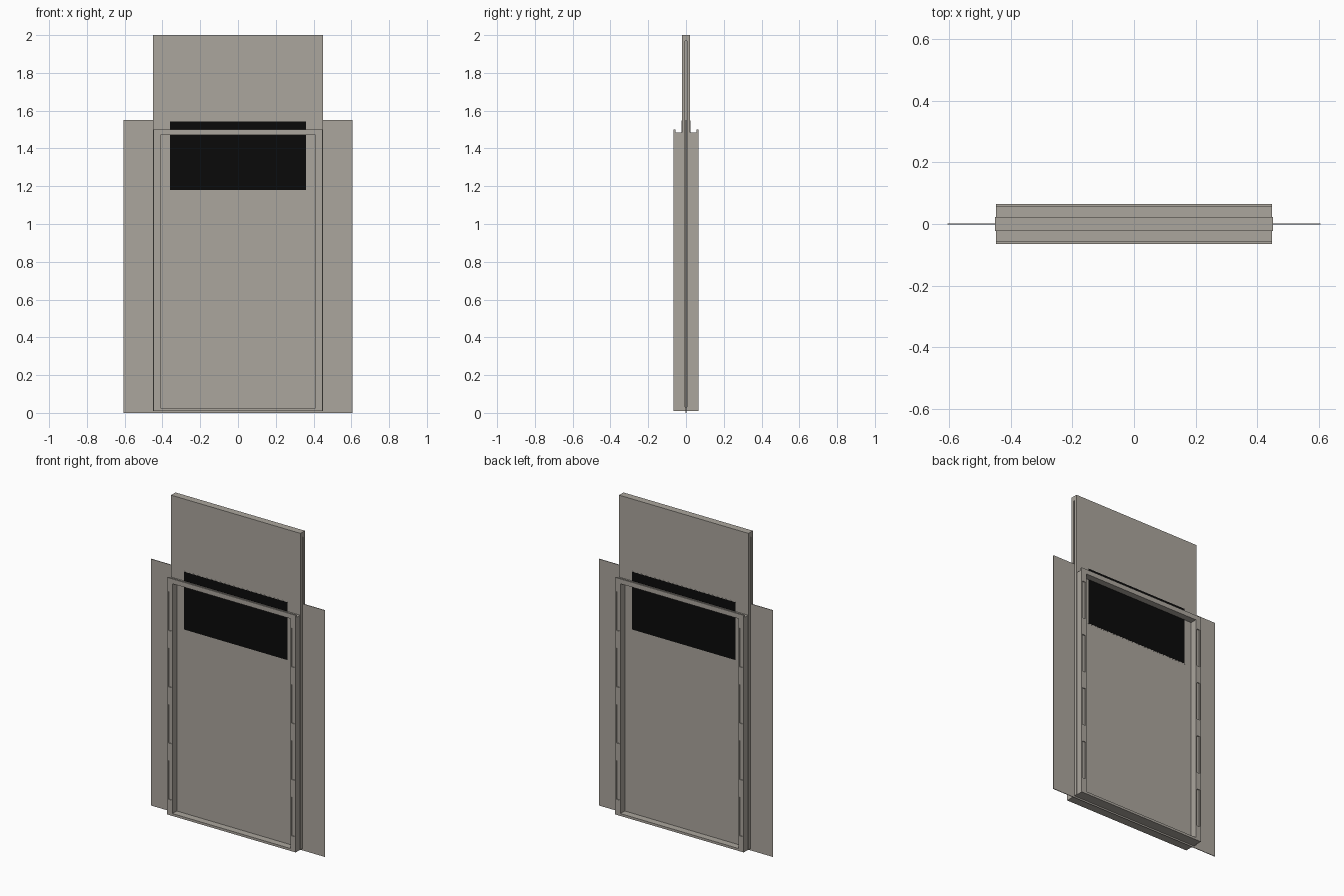
import bpy, bmesh

if "Cube" in bpy.data.objects:
    bpy.data.objects.remove(bpy.data.objects["Cube"])


def material(name, rgb):
    m = bpy.data.materials.new(name)
    m.diffuse_color = (*rgb, 1)
    m.use_nodes = True
    m.node_tree.nodes["Principled BSDF"].inputs["Base Color"].default_value = m.diffuse_color
    return m


grey = material("warm grey", (0.41, 0.38, 0.34))
black = material("glass black", (0.003, 0.003, 0.003))


def boxes(name, spans, mat=grey):
    """One object made of boxes given as (x0, x1, y0, y1, z0, z1)."""
    bm = bmesh.new()
    for x0, x1, y0, y1, z0, z1 in spans:
        vs = bmesh.ops.create_cube(bm, size=1)["verts"]
        for v in vs:
            v.co = (x1 if v.co.x > 0 else x0,
                    y1 if v.co.y > 0 else y0,
                    z1 if v.co.z > 0 else z0)
    me = bpy.data.meshes.new(name)
    bm.to_mesh(me)
    bm.free()
    ob = bpy.data.objects.new(name, me)
    bpy.context.collection.objects.link(ob)
    me.materials.append(mat)
    return ob


def cut(ob, cutter):
    mod = ob.modifiers.new("cut", 'BOOLEAN')
    mod.operation = 'DIFFERENCE'
    mod.solver = 'EXACT'
    mod.object = cutter
    cutter.hide_render = True
    cutter.hide_set(True)


def mirror_y(ob):
    mod = ob.modifiers.new("both sides", 'MIRROR')
    mod.use_axis = (False, True, False)
    mod.use_mirror_merge = False


# Thin wall sheet behind the door
boxes("wall_sheet", [(-0.605, 0.605, -0.002, 0.002, 0, 1.55)])

# Sliding door slab with a narrow groove in both side edges
slab = boxes("door_slab", [(-0.45, 0.45, -0.022, 0.022, 0.01, 2)])
groove = boxes("edge_groove_cutter", [
    (s * 0.445 - 0.007, s * 0.445 + 0.007, -0.004, 0.004, 0.03, 1.97)
    for s in (-1, 1)])
cut(slab, groove)

# Dark window with a fine rim, on both faces
rim = boxes("window_rim", [(-0.364, 0.364, -0.0225, -0.0215, 1.176, 1.547)])
pane = boxes("window_pane", [(-0.36, 0.36, -0.0232, -0.0218, 1.18, 1.543)], black)
mirror_y(rim)
mirror_y(pane)


def ring(name, y0, y1, top):
    """Rectangular frame with an open middle."""
    ob = boxes(name, [(-0.447, 0.447, y0, y1, 0.01, top)])
    hole = boxes(name + "_opening_cutter", [(-0.41, 0.41, y0 - 0.1, y1 + 0.1, 0.025, 1.47)])
    cut(ob, hole)
    return ob


# Guide frame: body against the slab, taller lip in front
body = ring("frame_body", -0.055, -0.022, 1.485)
lip = ring("frame_lip", -0.065, -0.055, 1.5)

# Four shallow slots down each upright of the lip
slots = boxes("slot_cutter", [
    (s * 0.4285 - 0.011, s * 0.4285 + 0.011, -0.08, -0.059,
     0.107 + 0.354 * i, 0.351 + 0.354 * i)
    for s in (-1, 1) for i in range(4)])
cut(lip, slots)
mirror_y(body)
mirror_y(lip)
